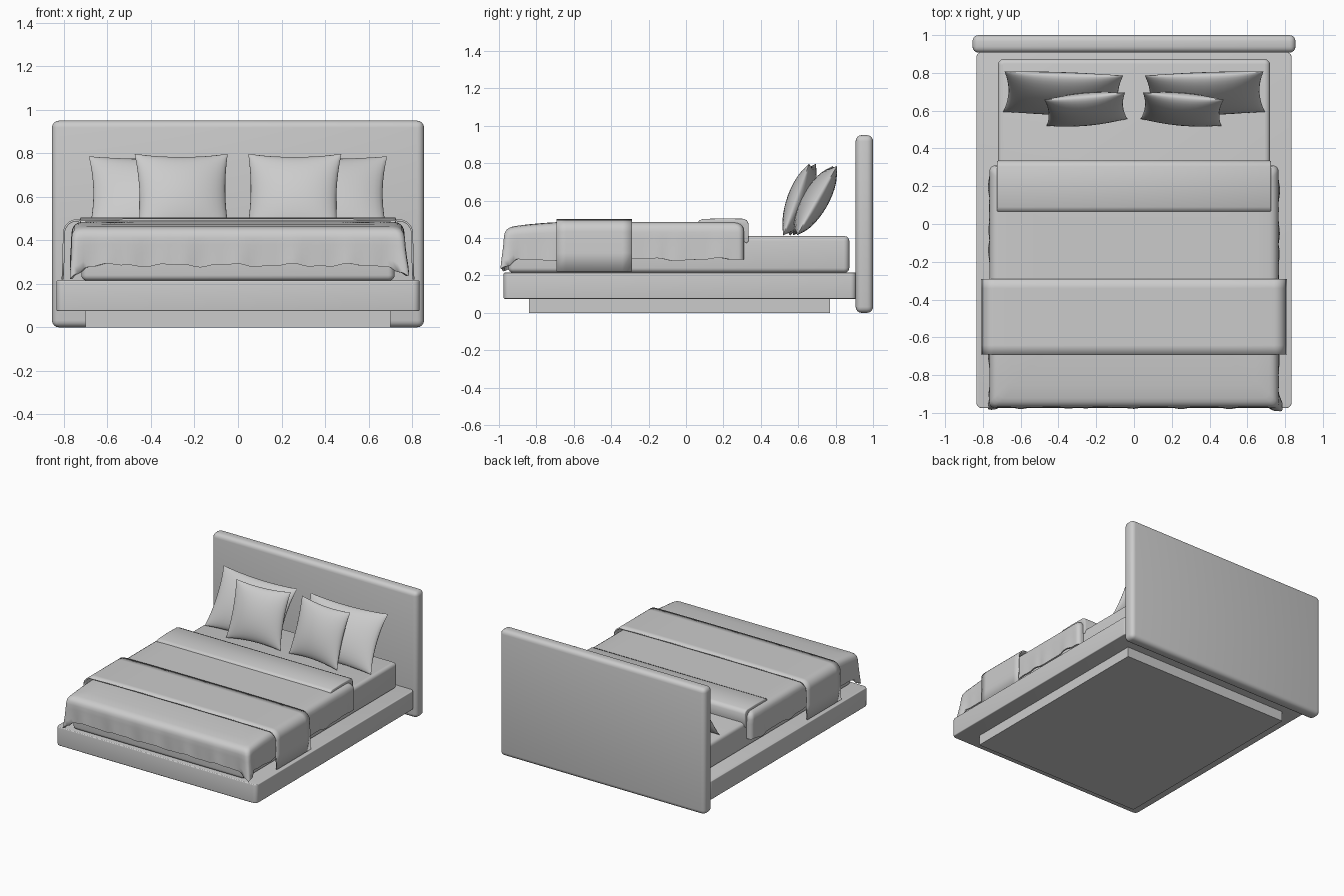
import bpy, bmesh, math
from mathutils import Matrix, Vector

if "Cube" in bpy.data.objects:
    bpy.data.objects.remove(bpy.data.objects["Cube"])

mat = bpy.data.materials.new("light_grey")
mat.diffuse_color = (0.6, 0.6, 0.6, 1)
mat.use_nodes = True
mat.node_tree.nodes["Principled BSDF"].inputs["Base Color"].default_value = mat.diffuse_color


def finish(name, bm, angle=40):
    bmesh.ops.recalc_face_normals(bm, faces=bm.faces)
    me = bpy.data.meshes.new(name)
    bm.to_mesh(me)
    bm.free()
    me.materials.append(mat)
    ob = bpy.data.objects.new(name, me)
    bpy.context.collection.objects.link(ob)
    bpy.ops.object.select_all(action='DESELECT')
    bpy.context.view_layer.objects.active = ob
    ob.select_set(True)
    bpy.ops.object.shade_smooth_by_angle(angle=math.radians(angle))
    return ob


def box(name, lo, hi, bevel=0, corner=0):
    """Box with optional rounded vertical corners and rounded edges."""
    bm = bmesh.new()
    bmesh.ops.create_cube(bm, size=1)
    for v in bm.verts:
        v.co = [(a + b) / 2 + c * (b - a) for a, b, c in zip(lo, hi, v.co)]
    if corner:
        upright = [e for e in bm.edges if abs(e.verts[0].co.z - e.verts[1].co.z) > 1e-4]
        bmesh.ops.bevel(bm, geom=upright, offset=corner, segments=5, profile=0.5, affect='EDGES')
    if bevel:
        sharp = [e for e in bm.edges if e.calc_face_angle(0) > 0.8]
        bmesh.ops.bevel(bm, geom=sharp, offset=bevel, segments=4, profile=0.5, affect='EDGES')
    return finish(name, bm)


# Frame and mattress
box("headboard", (-0.855, 0.907, 0), (0.855, 1.0, 0.95), bevel=0.032)
box("platform", (-0.835, -0.975, 0.075), (0.835, 0.91, 0.215), bevel=0.006, corner=0.03)
box("plinth", (-0.70, -0.84, 0), (0.70, 0.77, 0.08))
box("mattress", (-0.72, -0.95, 0.215), (0.72, 0.873, 0.41), bevel=0.025, corner=0.03)


# Duvet: rings of a rounded rectangle from the crown down to a rumpled hem
def outline(hx, y0, y1, r, n=60):
    """Points of a rounded rectangle, n per side and 6 per corner."""
    pts = []
    corners = [(hx - r, y0 + r, -90), (hx - r, y1 - r, 0), (-hx + r, y1 - r, 90), (-hx + r, y0 + r, 180)]
    for k, (cx, cy, a0) in enumerate(corners):
        for i in range(7):
            a = math.radians(a0 + 15 * i)
            pts.append(Vector((cx + r * math.cos(a), cy + r * math.sin(a))))
        nx, ny, a = corners[(k + 1) % 4]
        a = math.radians(a)
        end = Vector((nx + r * math.cos(a), ny + r * math.sin(a)))
        start = pts[-1].copy()
        pts += [start.lerp(end, i / n) for i in range(1, n)]
    return pts


def crown(y):
    return 0.487 - 0.03 * max(0, min(1, (-0.62 - y) / 0.36)) ** 1.6


bm = bmesh.new()
CY = -0.33
# inset from the outline, drop below the crown, amount of ruffle
rings = [(0.5, 0, 0), (0.3, 0, 0), (0.12, 0, 0), (0.05, 0.002, 0), (0.03, 0.006, 0), (0.014, 0.016, 0),
         (0.004, 0.032, 0), (0, 0.055, 0.1), (0, 0.09, 0.25), (0, 0.13, 0.5), (0, 0.165, 0.8),
         (0, 0.2, 1), (0.012, 0.2, 1), (0.03, 0.17, 0.3)]
prev = None
for inset, drop, ruffle in rings:
    ring = []
    for p in outline(0.765, -0.972, 0.31, 0.03):
        f = Vector((1 - inset / 0.765, 1 - inset / 0.641))
        x, y = p.x * f.x, CY + (p.y - CY) * f.y
        z = crown(y) - drop * (crown(p.y) - 0.285) / 0.2
        wave = math.sin(23 * p.x + 17 * p.y) + 0.6 * math.sin(51 * p.x - 39 * p.y + 1)
        tip = max(0, 1 - math.hypot(abs(p.x) - 0.757, p.y + 0.964) / 0.055)
        push = ruffle * (0.005 * wave + 0.02 * tip)
        if p.y < 0.25:
            if abs(p.x) > 0.74:
                x += math.copysign(push, x)
            if p.y < -0.95:
                y -= push
            z += ruffle * (0.006 * wave - 0.06 * tip)
        ring.append(bm.verts.new((x, y, z)))
    if prev is None:
        bm.faces.new(ring)
    else:
        for i in range(len(ring)):
            j = (i + 1) % len(ring)
            bm.faces.new((prev[i], prev[j], ring[j], ring[i]))
    prev = ring
finish("duvet", bm, 60)


def strip(name, path, to3d, a, b, thick, steps=8):
    """Cloth sheet: an open path swept from a to b, given a thickness."""
    bm = bmesh.new()
    rows = [[bm.verts.new(to3d(p, a + (b - a) * k / steps)) for p in path] for k in range(steps + 1)]
    for r, s in zip(rows, rows[1:]):
        for i in range(len(path) - 1):
            bm.faces.new((r[i], r[i + 1], s[i + 1], s[i]))
    ob = finish(name, bm, 50)
    m = ob.modifiers.new("thickness", 'SOLIDIFY')
    m.thickness = thick
    m.offset = 0
    return ob


# Throw laid across the foot of the bed
half = [(0.806, 0.22), (0.802, 0.32)]
half += [(0.74 + 0.06 * math.cos(math.radians(a)), 0.432 + 0.06 * math.sin(math.radians(a)))
         for a in range(0, 91, 15)]
half += [(0.5, 0.495), (0.2, 0.496)]
path = half + [(-x, z) for x, z in reversed(half)]
strip("throw", path, lambda p, t: (p[0], t, p[1]), -0.692, -0.29, 0.009)

# Turned-back top of the duvet, with a lip hanging at its rear edge
lip = [(0.07, 0.464), (0.064, 0.48), (0.07, 0.494), (0.09, 0.502), (0.2, 0.505), (0.305, 0.503), (0.325, 0.495),
       (0.335, 0.475), (0.335, 0.385), (0.325, 0.372), (0.31, 0.38), (0.306, 0.455), (0.29, 0.462)]
bm = bmesh.new()
face = bm.faces.new([bm.verts.new((-0.725, y, z)) for y, z in lip])
out = bmesh.ops.extrude_face_region(bm, geom=[face])
bmesh.ops.translate(bm, vec=(1.45, 0, 0), verts=[g for g in out['geom'] if isinstance(g, bmesh.types.BMVert)])
caps = [e for e in bm.edges if abs(e.verts[0].co.x - e.verts[1].co.x) < 1e-4]
bmesh.ops.bevel(bm, geom=caps, offset=0.005, segments=2, profile=0.5, affect='EDGES')
finish("duvet_fold", bm, 50)


# Pillows: two puffed sheets with pinched corners and concave seams
def pillow(name, w, h, depth, centre, lean, yaw, n=18):
    bm = bmesh.new()
    turn = Matrix.Rotation(math.radians(yaw), 3, 'Z') @ Matrix.Rotation(math.radians(-lean), 3, 'X')
    for side in (-1, 1):
        grid = []
        for i in range(n + 1):
            u = -math.cos(math.pi * i / n)
            row = []
            for j in range(n + 1):
                v = -math.cos(math.pi * j / n)
                x = w / 2 * u * (1 - 0.08 * (1 - v * v))
                z = h / 2 * v * (1 - 0.08 * (1 - u * u))
                puff = ((1 - u * u) * (1 - v * v)) ** 0.55
                row.append(bm.verts.new(turn @ Vector((x, side * depth / 2 * puff, z)) + Vector(centre)))
            grid.append(row)
        for i in range(n):
            for j in range(n):
                bm.faces.new((grid[i][j], grid[i + 1][j], grid[i + 1][j + 1], grid[i][j + 1]))
    bmesh.ops.remove_doubles(bm, verts=bm.verts, dist=1e-5)
    finish(name, bm, 60)


for s, side in ((-1, "left"), (1, "right")):
    pillow("back_pillow_" + side, 0.63, 0.43, 0.14, (s * 0.375, 0.69, 0.6), 30, s * 2)
    pillow("front_pillow_" + side, 0.43, 0.41, 0.13, (s * 0.255, 0.607, 0.605), 20, s * -5)
